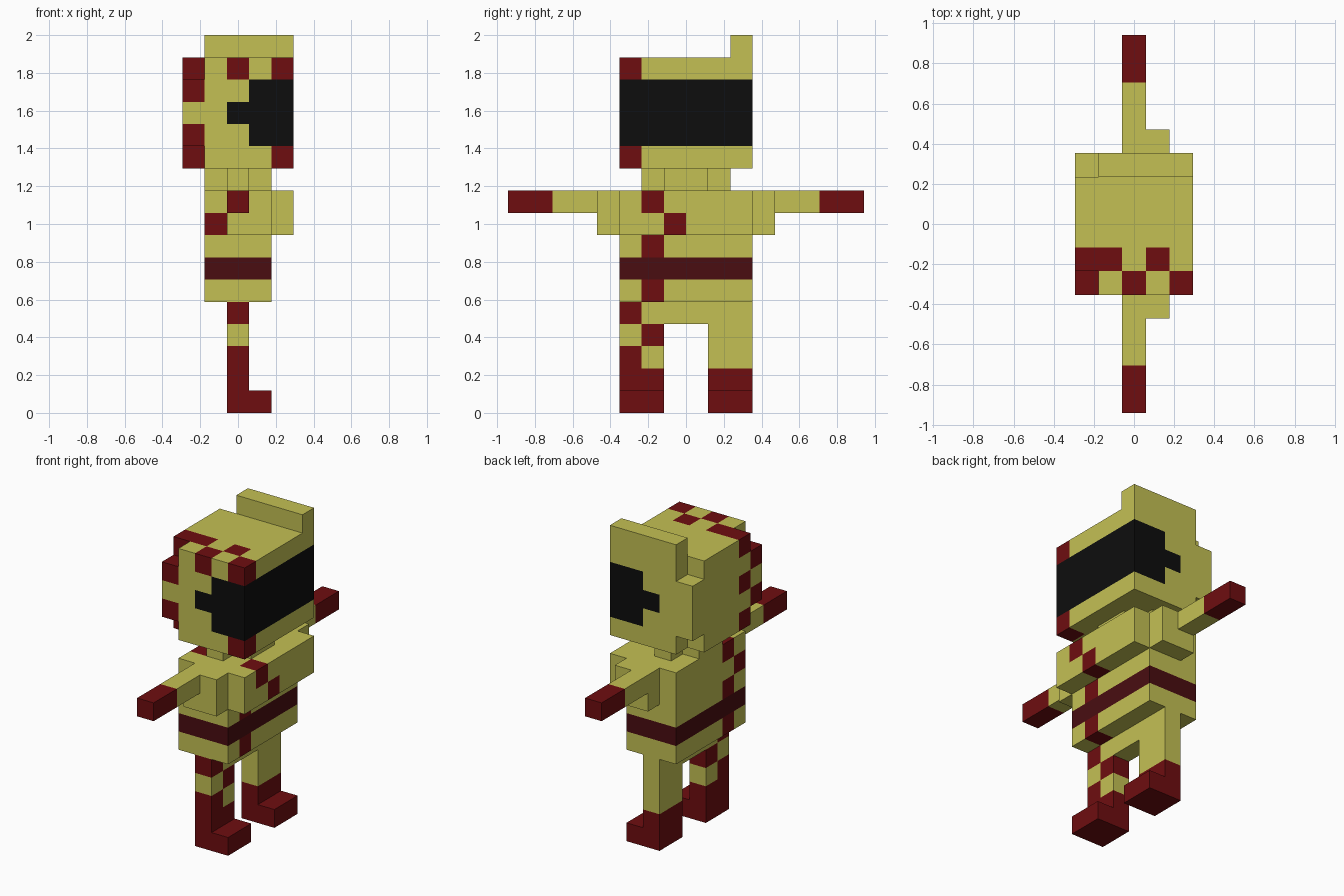
import bpy
import bmesh
from mathutils import Vector

cube = bpy.data.objects.get("Cube")
if cube:
    bpy.data.objects.remove(cube, do_unlink=True)

U = 2 / 17  # block size: the figure is 17 blocks tall

COLOURS = {
    "yellow": (0.55, 0.53, 0.088),
    "red": (0.156, 0.004, 0.005),
    "maroon": (0.068, 0.004, 0.0055),
    "black": (0.004, 0.004, 0.004),
}


def make_material(name, rgb):
    mat = bpy.data.materials.new(name)
    mat.use_nodes = True
    mat.diffuse_color = (*rgb, 1)
    bsdf = mat.node_tree.nodes["Principled BSDF"]
    bsdf.inputs["Base Color"].default_value = (*rgb, 1)
    bsdf.inputs["Roughness"].default_value = 0.9
    return mat


MATERIALS = [make_material(n, c) for n, c in COLOURS.items()]
INDEX = {n: i for i, n in enumerate(COLOURS)}
parts = {}


def box(part, xs, ys, zs, colour="yellow"):
    """Fill (or repaint) a block range; x is counted from the back."""
    cells = parts.setdefault(part, {})
    for x in range(*xs):
        for y in range(*ys):
            for z in range(*zs):
                cells[x, y, z] = colour


def stain(part, *cells):
    for cell in cells:
        parts[part][cell] = "red"


# Legs, boots and arms on both sides
for side, start in (("right", -3), ("left", 1)):
    ys = (start, start + 2)
    box(side + "_leg", (2, 3), ys, (2, 4))
    box(side + "_boot", (2, 3), ys, (0, 2), "red")
    box(side + "_boot", (3, 4), ys, (0, 1), "red")
for side, shoulder, arm, hand in (
    ("right", (-4, -3), (-6, -4), (-8, -6)),
    ("left", (3, 4), (4, 6), (6, 8)),
):
    box(side + "_shoulder", (2, 4), shoulder, (8, 10))
    box(side + "_arm", (2, 3), arm, (9, 10))
    box(side + "_hand", (2, 3), hand, (9, 10), "red")
stain("right_leg", (2, -3, 2), (2, -2, 3))

# Hips, torso with belt, and raised chest
box("hips", (2, 3), (-3, 3), (4, 5))
stain("hips", (2, -3, 4))
box("torso", (1, 4), (-3, 3), (5, 10))
box("torso", (1, 4), (-3, 3), (6, 7), "maroon")
stain("torso", (1, -3, 8), (1, -2, 9))
for x in (1, 3):
    stain("torso", (x, -2, 5), (x, -2, 7))
box("chest", (4, 5), (-3, 3), (8, 10))
stain("chest", (4, -2, 9), (4, -1, 8))

# Cross-shaped neck
box("neck", (1, 4), (-1, 1), (10, 11))
box("neck", (2, 3), (-2, 2), (10, 11))

# Head with clipped rear corners, wraparound visor and side crest
box("head", (1, 5), (-3, 3), (11, 16))
box("head", (0, 1), (-3, 3), (12, 15))
box("head", (0, 1), (-2, 2), (11, 16))
box("head", (3, 5), (-3, 3), (12, 15), "black")
box("head", (2, 3), (-3, 3), (13, 14), "black")
stain("head", (0, -3, 14), (0, -3, 12), (1, -2, 15), (3, -2, 15), (2, -3, 15))
stain("head", (4, -3, 15), (4, -3, 11))
stain("head", *[(0, -2, z) for z in (11, 13, 15)])
box("crest", (1, 5), (2, 3), (16, 17))

# Skin every part with only its outward-facing block faces
solid = {cell for cells in parts.values() for cell in cells}
for name, cells in parts.items():
    bm = bmesh.new()
    for cell, colour in cells.items():
        centre = Vector(cell) + Vector((-2, 0.5, 0.5))
        for axis in range(3):
            for sign in (-1, 1):
                n = Vector((0, 0, 0))
                n[axis] = sign
                if tuple(int(c + d) for c, d in zip(cell, n)) in solid:
                    continue
                a = Vector((0, 0, 0))
                a[(axis + 1) % 3] = 1
                b = n.cross(a)
                corners = [centre + (n + s * a + t * b) / 2
                           for s, t in ((-1, -1), (1, -1), (1, 1), (-1, 1))]
                face = bm.faces.new([bm.verts.new(c * U) for c in corners])
                face.material_index = INDEX[colour]
    bmesh.ops.remove_doubles(bm, verts=bm.verts, dist=U / 100)
    mesh = bpy.data.meshes.new(name)
    for mat in MATERIALS:
        mesh.materials.append(mat)
    bm.to_mesh(mesh)
    bm.free()
    bpy.context.collection.objects.link(bpy.data.objects.new(name, mesh))
